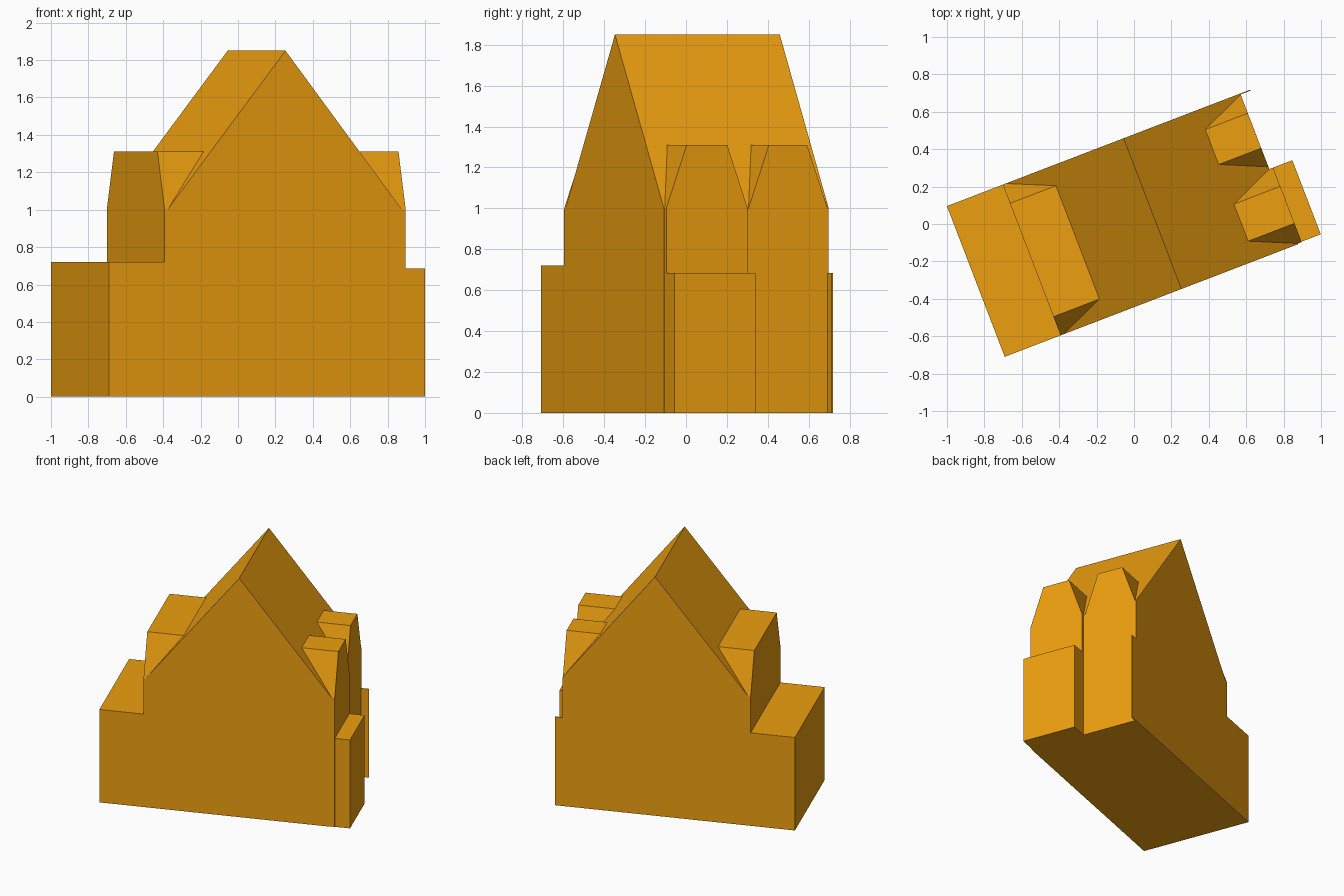
import bpy
import math
from mathutils import Matrix

if "Cube" in bpy.data.objects:
    bpy.data.objects.remove(bpy.data.objects["Cube"])

# The house is laid out in its own frame (u along the gable front, v deep), then turned
PLACE = Matrix.Translation((-0.691, -0.71, 0)) @ Matrix.Rotation(math.radians(21), 4, 'Z')
DEPTH = 0.863
WALL_U = 1.68

paint = bpy.data.materials.new("orange_paint")
paint.diffuse_color = (0.85, 0.35, 0.005, 1)
paint.use_nodes = True
paint.node_tree.nodes["Principled BSDF"].inputs["Base Color"].default_value = paint.diffuse_color


def prism(name, ring_a, ring_b):
    """Closed solid between two matching rings of points."""
    n = len(ring_a)
    faces = [tuple(range(n)), tuple(range(2 * n - 1, n - 1, -1))]
    faces += [((i + 1) % n, i, n + i, n + (i + 1) % n) for i in range(n)]
    mesh = bpy.data.meshes.new(name)
    mesh.from_pydata([PLACE @ Matrix.Translation(p).translation for p in ring_a + ring_b], [], faces)
    mesh.materials.append(paint)
    obj = bpy.data.objects.new(name, mesh)
    bpy.context.collection.objects.link(obj)
    return obj


def along_v(name, profile, v0, v1):
    """Extrude a (u, z) profile front to back."""
    return prism(name, [(u, v0, z) for u, z in profile], [(u, v1, z) for u, z in profile])


def along_u(name, profile, u0, u1):
    """Extrude a (v, z) profile left to right."""
    return prism(name, [(u1, v, z) for v, z in profile], [(u0, v, z) for v, z in profile])


def box_profile(a0, a1, top):
    return [(a0, 0), (a1, 0), (a1, top), (a0, top)]


def dormer_profile(v0, v1, eave=1.0, top=1.31, inset=0.107):
    return [(v0, eave), (v1, eave), (v1 - inset, top), (v0 + inset, top)]


# Main gabled house with its low side wing
along_v("gabled_house", [(0, 0), (WALL_U, 0), (WALL_U, 1.0), (1.012, 1.85),
                         (0.337, 1.0), (0.32, 1.0), (0.32, 0.72), (0, 0.72)], 0, DEPTH)

# Wide dormer on the left roof slope
along_u("left_dormer", dormer_profile(0, DEPTH), 0.32, 0.75)

# Two narrow dormers on the right roof slope
along_u("right_back_dormer", dormer_profile(0.443, 0.857), 1.3, WALL_U)
along_u("right_front_dormer", dormer_profile(0.004, 0.43), 1.3, 1.702)

# Shallow bay below the front dormer, low annex and thin back wall end
along_u("right_front_bay", box_profile(0.004, 0.43, 1.0), 1.6, 1.702)
along_u("right_annex", box_profile(0.006, 0.43, 0.685), 1.6, 1.812)
along_u("back_wall_end", box_profile(0.857, DEPTH, 0.685), 1.6, 1.737)
